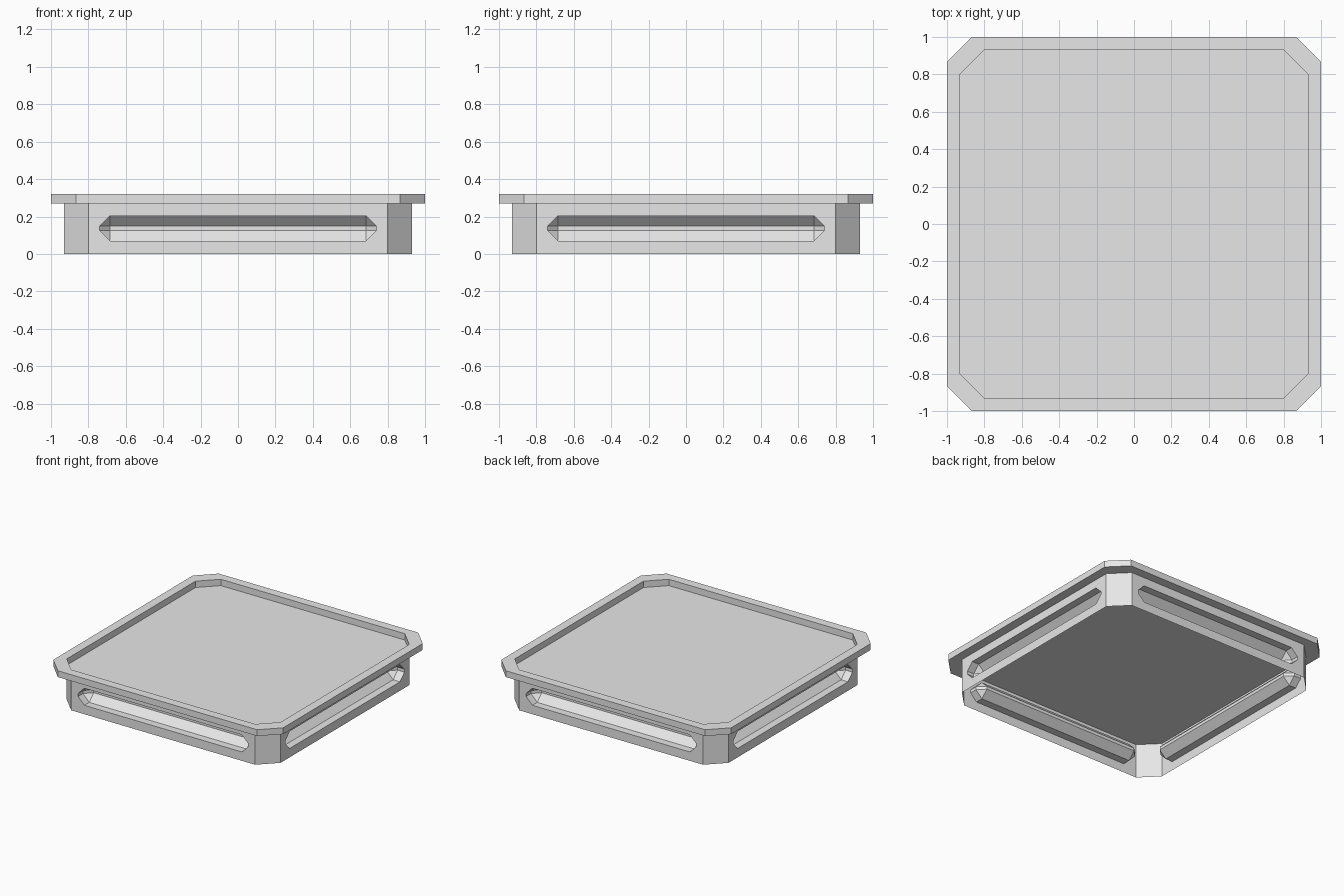
import bpy, bmesh
from math import pi
from mathutils import Matrix

cube = bpy.data.objects.get("Cube")
if cube:
    bpy.data.objects.remove(cube)

grey = bpy.data.materials.new("light grey")
grey.use_nodes = True
colour = (0.8, 0.8, 0.8, 1)
grey.diffuse_color = colour
grey.node_tree.nodes["Principled BSDF"].inputs["Base Color"].default_value = colour

# Main sizes
BASE, BASE_FLAT = 0.93, 0.80      # half width of the base, half length of its flat sides
RIM, RIM_FLAT = 1.0, 0.867        # the same for the overhanging rim
LEDGE, TOP = 0.27, 0.32           # heights of the tray floor and the rim top
SLOT_X, SLOT_Z, SLOT_MID = 0.74, 0.067, 0.137
BEVEL, STRAIGHT = 0.055, 0.06     # slot chamfer and straight depth before it


def finish(name, bm, turn=0):
    mesh = bpy.data.meshes.new(name)
    bm.transform(Matrix.Rotation(turn, 4, 'Z'))
    bm.to_mesh(mesh)
    bm.free()
    mesh.materials.append(grey)
    obj = bpy.data.objects.new(name, mesh)
    bpy.context.collection.objects.link(obj)
    return obj


def octagon(bm, half, flat, z):
    pts = []
    for sx, sy, side_first in ((1, 1, True), (-1, 1, False), (-1, -1, True), (1, -1, False)):
        pair = [(sx * half, sy * flat, z), (sx * flat, sy * half, z)]
        pts += pair if side_first else pair[::-1]
    return [bm.verts.new(p) for p in pts]


def bridge(bm, a, b):
    n = len(a)
    for i in range(n):
        j = (i + 1) % n
        bm.faces.new((a[i], a[j], b[j], b[i]))


def join_corners(bm, rect, octa, outward):
    # Four side quads and four corner triangles between a rectangle and an octagon
    for i in range(4):
        j = (i + 1) % 4
        for face in ((rect[i], rect[j], octa[2 * j], octa[2 * i + 1]),
                     (rect[i], octa[2 * i + 1], octa[2 * i])):
            bm.faces.new(face if outward else face[::-1])


def rectangle(bm, hx, z0, z1, y):
    return [bm.verts.new(p) for p in ((hx, y, z1), (-hx, y, z1), (-hx, y, z0), (hx, y, z0))]


def slot_ring(bm, y):
    inner_x, inner_z = SLOT_X - BEVEL, SLOT_Z - BEVEL
    pts = []
    for sx, sz, side_first in ((1, 1, True), (-1, 1, False), (-1, -1, True), (1, -1, False)):
        pair = [(sx * SLOT_X, y, SLOT_MID + sz * inner_z),
                (sx * inner_x, y, SLOT_MID + sz * SLOT_Z)]
        pts += pair if side_first else pair[::-1]
    return [bm.verts.new(p) for p in pts]


# Tray: recessed floor with a raised, overhanging rim
bm = bmesh.new()
floor = octagon(bm, BASE, BASE_FLAT, LEDGE)
lip = octagon(bm, BASE, BASE_FLAT, TOP)
rim_top = octagon(bm, RIM, RIM_FLAT, TOP)
rim_bottom = octagon(bm, RIM, RIM_FLAT, LEDGE)
bm.faces.new(floor)
for inner, outer in ((floor, lip), (lip, rim_top), (rim_top, rim_bottom), (rim_bottom, floor)):
    bridge(bm, outer, inner)
finish("tray_top", bm)

# Base: open underneath, each side pressed inward into a chamfered hand slot
for k, side in enumerate(("front", "left", "back", "right")):
    bm = bmesh.new()
    panel = rectangle(bm, BASE_FLAT, 0, LEDGE, -BASE)
    mouth = slot_ring(bm, -BASE)
    throat = slot_ring(bm, -BASE + STRAIGHT)
    back = rectangle(bm, SLOT_X - BEVEL, SLOT_MID - SLOT_Z + BEVEL,
                     SLOT_MID + SLOT_Z - BEVEL, -BASE + STRAIGHT + BEVEL)
    join_corners(bm, panel, mouth, True)
    bridge(bm, mouth, throat)
    join_corners(bm, back, throat, False)
    bm.faces.new(back)
    bmesh.ops.recalc_face_normals(bm, faces=bm.faces)
    bm.faces.ensure_lookup_table()
    if bm.faces[0].normal.y > 0:
        bmesh.ops.reverse_faces(bm, faces=bm.faces)
    finish(side + "_panel", bm, k * pi / 2)

    # Angled corner between this side and the next
    bm = bmesh.new()
    bm.faces.new([bm.verts.new(p) for p in (
        (BASE_FLAT, -BASE, 0), (BASE, -BASE_FLAT, 0),
        (BASE, -BASE_FLAT, LEDGE), (BASE_FLAT, -BASE, LEDGE))])
    finish(side + "_corner", bm, k * pi / 2)
